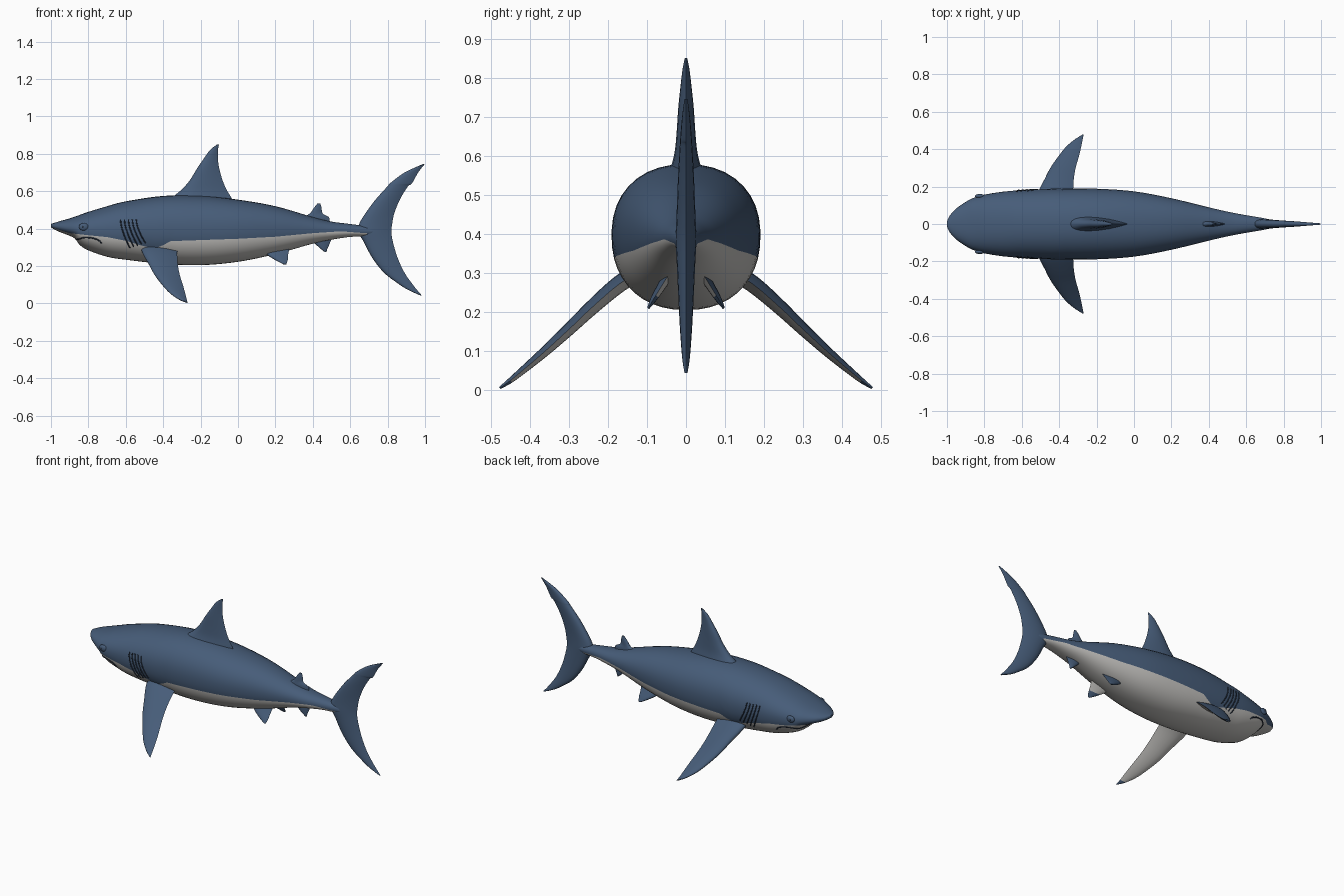
import bpy, bmesh, math
from mathutils import Vector

if "Cube" in bpy.data.objects:
    bpy.data.objects.remove(bpy.data.objects["Cube"])


def material(name, rgb):
    m = bpy.data.materials.new(name)
    m.diffuse_color = (*rgb, 1)
    m.use_nodes = True
    m.node_tree.nodes["Principled BSDF"].inputs["Base Color"].default_value = m.diffuse_color
    return m


BLUE = material("slate blue", (0.062, 0.108, 0.19))
PALE = material("pale grey", (0.56, 0.55, 0.53))
DARK = material("dark navy", (0.02, 0.032, 0.055))


def smooth_rows(rows, n):
    """Catmull-Rom resampling of rows of numbers, n steps per span."""
    out = []
    for i in range(len(rows) - 1):
        p0, p1 = rows[max(i - 1, 0)], rows[i]
        p2, p3 = rows[i + 1], rows[min(i + 2, len(rows) - 1)]
        for k in range(n):
            t = k / n
            out.append([0.5 * (2 * b + (c - a) * t + (2 * a - 5 * b + 4 * c - d) * t * t
                               + (3 * b - a - 3 * c + d) * t ** 3)
                        for a, b, c, d in zip(p0, p1, p2, p3)])
    out.append(list(rows[-1]))
    return out


def loft(name, rings, mats, rule=None):
    """Skin closed rings of points; rule(ring, point) gives the material index."""
    bm = bmesh.new()
    vs = [[bm.verts.new(p) for p in r] for r in rings]
    n = len(rings[0])
    for i in range(len(vs) - 1):
        for j in range(n):
            k = (j + 1) % n
            f = bm.faces.new((vs[i][j], vs[i][k], vs[i + 1][k], vs[i + 1][j]))
            f.material_index = rule(i, j) if rule else 0
    bm.faces.new(vs[0])
    bm.faces.new(vs[-1])
    bmesh.ops.recalc_face_normals(bm, faces=bm.faces)
    me = bpy.data.meshes.new(name)
    bm.to_mesh(me)
    bm.free()
    ob = bpy.data.objects.new(name, me)
    bpy.context.collection.objects.link(ob)
    for m in mats:
        me.materials.append(m)
    finish(ob)
    return ob


def finish(ob):
    bpy.ops.object.select_all(action='DESELECT')
    ob.select_set(True)
    bpy.context.view_layer.objects.active = ob
    bpy.ops.object.shade_smooth_by_angle(angle=math.radians(50))


# Body stations: x, top, bottom, half width, height of widest line
BODY = smooth_rows([
    (-1.0, .425, .408, .012, .417), (-.985, .43, .398, .045, .413),
    (-.95, .441, .381, .083, .408), (-.9, .455, .362, .118, .402),
    (-.87, .465, .345, .135, .398), (-.845, .474, .312, .144, .394),
    (-.8, .49, .284, .157, .39), (-.7, .52, .25, .173, .39),
    (-.6, .546, .234, .181, .39), (-.4, .575, .212, .19, .395),
    (-.2, .576, .205, .189, .395), (0, .555, .223, .175, .395),
    (.2, .52, .264, .138, .395), (.4, .462, .32, .089, .39),
    (.5, .438, .341, .066, .388), (.6, .425, .356, .047, .388),
    (.69, .413, .36, .032, .386), (.78, .40, .37, .012, .385)], 5)
# Height of the colour line along x
LINE = [(-1, .408), (-.95, .392), (-.9, .376), (-.8, .365), (-.7, .355), (-.6, .335),
        (-.5, .305), (-.44, .295), (-.4, .312), (-.37, .333), (-.2, .339), (0, .346),
        (.2, .357), (.4, .376), (.55, .386), (.68, .376), (.8, .37)]
POW = 0.9


def lerp_table(rows, x):
    for a, b in zip(rows, rows[1:]):
        if x <= b[0]:
            t = max(0, (x - a[0]) / (b[0] - a[0]))
            return [p + (q - p) * t for p, q in zip(a, b)]
    return list(rows[-1])


def angle_at(st, z):
    """Section angle (0 at the belly, pi at the back) for a height."""
    x, top, bot, w, zc = st
    k = (z - zc) / ((top - zc) if z > zc else (zc - bot))
    k = max(-1, min(1, k))
    return math.acos(-math.copysign(abs(k) ** (1 / POW), k))


def section(st, a):
    x, top, bot, w, zc = st
    c = -math.cos(a)
    h = (top - zc) if c > 0 else (zc - bot)
    return Vector((x, w * max(0, math.sin(a)) ** POW,
                   zc + math.copysign(abs(c) ** POW, c) * h))


def on_body(x, z, side=1):
    st = lerp_table(BODY, x)
    p = section(st, angle_at(st, z))
    return Vector((p.x, p.y * side, p.z))


# Body, with one row of edges following the colour line
LOW, HIGH = 9, 11
rings = []
for st in BODY:
    ab = max(0.3, min(2.6, angle_at(st, lerp_table(LINE, st[0])[1])))
    angs = [ab * i / LOW for i in range(LOW + 1)]
    angs += [ab + (math.pi - ab) * i / HIGH for i in range(1, HIGH + 1)]
    half = [section(st, a) for a in angs]
    rings.append(half + [Vector((p.x, -p.y, p.z)) for p in half[-2:0:-1]])
N = len(rings[0])
loft("body", rings, [BLUE, PALE],
     lambda i, j: int((j < LOW or j >= N - LOW) and BODY[i][0] < .685))

# Fins: stations are front x, back x, y, z, half thickness
CHORD = [0, .02, .08, .18, .32, .5, .7, .87, 1]


def fin(name, rows, normal=(0, 1, 0), side=1, two_tone=False, steps=4):
    nrm = Vector(normal).normalized()
    foil = [1.6 * (math.sqrt(t) - t) * 1.25 * (1 + .5 * t) for t in CHORD]
    foil = [min(f / max(foil), 1) for f in foil]
    sm = smooth_rows(rows, steps)
    out = []
    for le, te, y, z, h in sm:
        up = [Vector((le + (te - le) * t, y, z)) + nrm * h * f for t, f in zip(CHORD, foil)]
        dn = [Vector((le + (te - le) * t, y, z)) - nrm * h * f for t, f in zip(CHORD, foil)]
        out.append([Vector((p.x, p.y * side, p.z)) for p in up + dn[-2:0:-1]])
    last = len(CHORD) - 1
    rule = (lambda i, j: int(j >= last and i < len(sm) - 5)) if two_tone else None
    loft(name, out, [BLUE, PALE], rule)


fin("dorsal_fin", [(-.39, -.02, 0, .535, .05), (-.345, -.04, 0, .573, .038),
                   (-.30, -.062, 0, .61, .029), (-.257, -.083, 0, .66, .024),
                   (-.22, -.1, 0, .72, .02), (-.186, -.107, 0, .77, .015),
                   (-.15, -.107, 0, .82, .009), (-.112, -.102, 0, .85, .003)])
fin("rear_dorsal_fin", [(.33, .49, 0, .435, .018), (.352, .485, 0, .462, .014),
                        (.385, .452, 0, .482, .011), (.405, .447, 0, .51, .008),
                        (.425, .44, 0, .535, .003)])
fin("anal_fin", [(.385, .50, 0, .345, .014), (.42, .487, 0, .312, .011),
                 (.445, .477, 0, .29, .008), (.465, .473, 0, .274, .003)])
fin("tail_fin", [(.972, .982, 0, .044, .004), (.905, .955, 0, .075, .009),
                 (.855, .93, 0, .107, .012), (.78, .89, 0, .165, .016),
                 (.717, .853, 0, .245, .02), (.672, .828, 0, .33, .024),
                 (.64, .82, 0, .385, .027), (.65, .825, 0, .43, .025),
                 (.68, .835, 0, .48, .023), (.735, .865, 0, .555, .02),
                 (.798, .908, 0, .625, .016), (.812, .93, 0, .642, .015),
                 (.89, .963, 0, .70, .01), (.988, .998, 0, .745, .004)])
for s, label in ((1, "left"), (-1, "right")):
    fin(label + "_pectoral_fin",
        [(-.52, -.32, .10, .315, .024), (-.512, -.325, .17, .272, .022),
         (-.478, -.322, .24, .212, .019), (-.447, -.312, .30, .155, .016),
         (-.405, -.295, .36, .10, .013), (-.365, -.283, .41, .057, .01),
         (-.318, -.275, .45, .024, .007), (-.275, -.269, .477, .005, .003)],
        (0, .65, .76), s, True)
    fin(label + "_pelvic_fin",
        [(.13, .275, .045, .295, .013), (.155, .268, .065, .262, .011),
         (.20, .266, .083, .233, .008), (.245, .258, .097, .209, .003)],
        (0, .8, .6), s, True, 3)


# Thin surface lines: gill slits and mouth
def line(name, points, radius, mat):
    cu = bpy.data.curves.new(name, 'CURVE')
    cu.dimensions = '3D'
    cu.bevel_depth, cu.bevel_resolution = radius, 1
    sp = cu.splines.new('POLY')
    sp.points.add(len(points) - 1)
    for p, q in zip(sp.points, points):
        p.co = (*q, 1)
    cu.materials.append(mat)
    ob = bpy.data.objects.new(name, cu)
    bpy.context.collection.objects.link(ob)
    bpy.ops.object.select_all(action='DESELECT')
    ob.select_set(True)
    bpy.context.view_layer.objects.active = ob
    bpy.ops.object.convert(target='MESH')


MOUTH = smooth_rows([(-.865, .342), (-.85, .345), (-.82, .353), (-.78, .35), (-.745, .338), (-.73, .322)], 4)
right = [on_body(x, z, -1) for x, z in MOUTH]
left = [on_body(x, z, 1) for x, z in MOUTH]
line("mouth_line", right[::-1] + left, .004, DARK)
for s, label in ((1, "left"), (-1, "right")):
    for g in range(5):
        pts = []
        for k in range(9):
            t = k / 8
            pts.append(on_body(-.628 + .021 * g + .05 * t ** 1.6, .448 - (.15 - .006 * g) * t, s))
        line(f"{label}_gill_slit_{g + 1}", pts, .0035, DARK)
    # Eye: brow bump and small dark pupil
    for part, r, mat, dx in (("eye_bump", (.026, .012, .02), BLUE, 0), ("eye", (.011, .009, .011), DARK, -.004)):
        c = on_body(-.825 + dx, .41, s) + Vector((0, .005 * s if part == "eye" else 0, 0))
        bpy.ops.mesh.primitive_uv_sphere_add(segments=16, ring_count=10, radius=1, location=c)
        ob = bpy.context.object
        ob.name, ob.scale = f"{label}_{part}", r
        ob.data.materials.append(mat)
        finish(ob)
